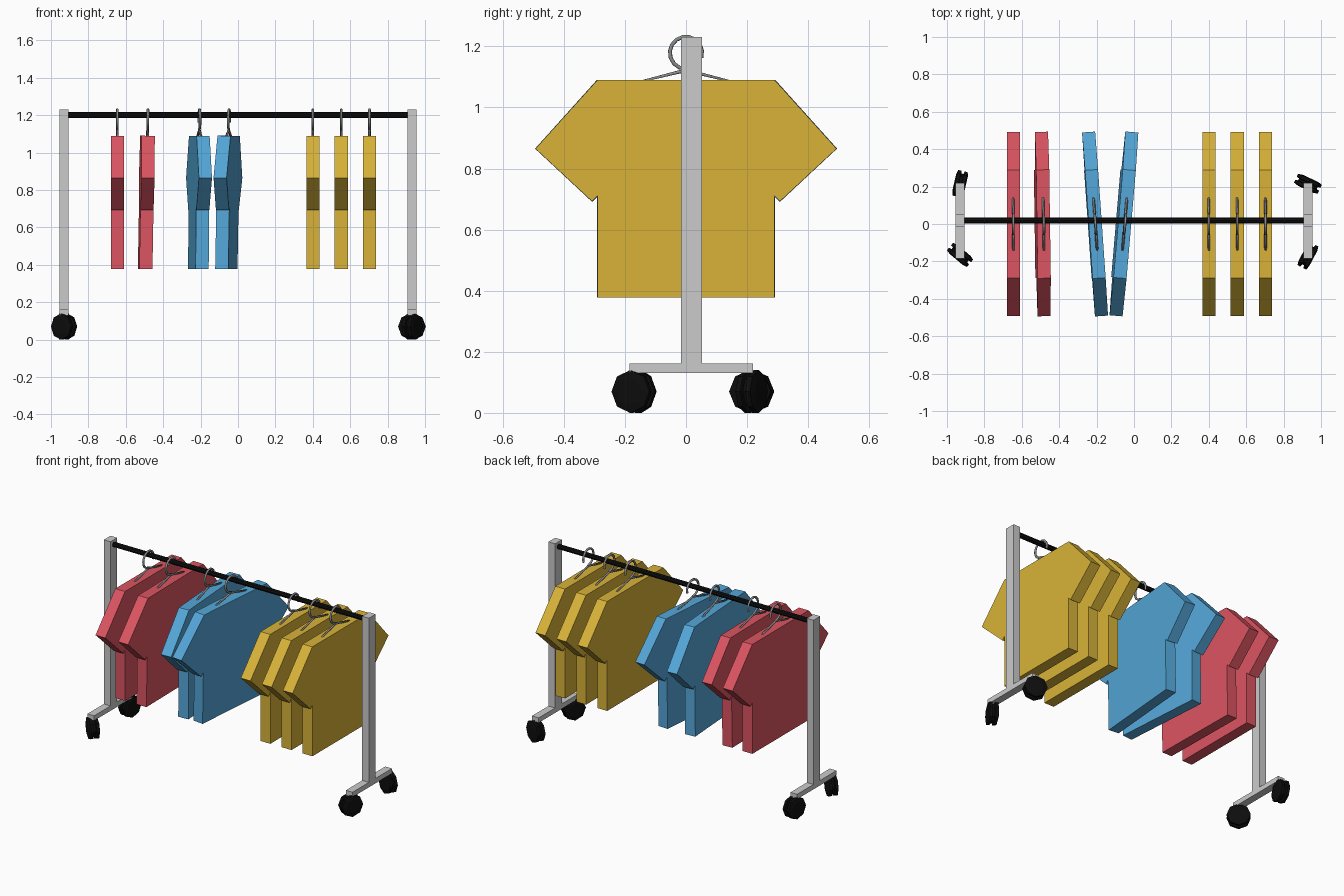
import bpy, bmesh, math
from mathutils import Vector

if "Cube" in bpy.data.objects:
    bpy.data.objects.remove(bpy.data.objects["Cube"])


def material(name, rgb):
    m = bpy.data.materials.new(name)
    m.diffuse_color = (*rgb, 1)
    m.use_nodes = True
    m.node_tree.nodes["Principled BSDF"].inputs["Base Color"].default_value = m.diffuse_color
    return m


BLACK = material("black", (0.004, 0.004, 0.004))
STEEL = material("steel", (0.25, 0.25, 0.25))
RED = material("red_cloth", (0.71, 0.09, 0.12))
BLUE = material("blue_cloth", (0.09, 0.39, 0.70))
YELLOW = material("yellow_cloth", (0.69, 0.45, 0.04))


def finish(name, bm, mat=None):
    bmesh.ops.recalc_face_normals(bm, faces=bm.faces)
    me = bpy.data.meshes.new(name)
    bm.to_mesh(me)
    bm.free()
    ob = bpy.data.objects.new(name, me)
    bpy.context.collection.objects.link(ob)
    if mat:
        me.materials.append(mat)
    return ob


def prism(name, pts, thickness, mat=None):
    """Extrude a y-z outline along x, centred on x = 0."""
    bm = bmesh.new()
    face = bm.faces.new([bm.verts.new((-thickness / 2, y, z)) for y, z in pts])
    ext = bmesh.ops.extrude_face_region(bm, geom=[face])
    moved = [g for g in ext["geom"] if isinstance(g, bmesh.types.BMVert)]
    bmesh.ops.translate(bm, verts=moved, vec=(thickness, 0, 0))
    return finish(name, bm, mat)


def lathe(name, profile, sides, mat):
    """Closed solid of revolution about x from (x, radius) points."""
    bm = bmesh.new()
    rings = []
    for x, r in profile:
        rings.append([bm.verts.new((x, r * math.sin(i * math.tau / sides),
                                    r * math.cos(i * math.tau / sides)))
                      for i in range(sides)])
    for a, b in zip(rings, rings[1:]):
        for i in range(sides):
            j = (i + 1) % sides
            bm.faces.new((a[i], a[j], b[j], b[i]))
    bm.faces.new(rings[0])
    bm.faces.new(rings[-1])
    return finish(name, bm, mat)


def wire(name, paths, radius, mat):
    """Round wire through y-z paths."""
    cu = bpy.data.curves.new(name, "CURVE")
    cu.dimensions = "3D"
    cu.bevel_depth = radius
    cu.bevel_resolution = 1
    cu.use_fill_caps = True
    for pts, closed in paths:
        s = cu.splines.new("POLY")
        s.points.add(len(pts) - 1)
        for p, (y, z) in zip(s.points, pts):
            p.co = (0, y, z, 1)
        s.use_cyclic_u = closed
    cu.materials.append(mat)
    ob = bpy.data.objects.new(name, cu)
    bpy.context.collection.objects.link(ob)
    return ob


# End frames: upright and foot as one inverted T
TEE = [(-0.185, 0.13), (0.22, 0.13), (0.22, 0.162), (0.052, 0.162),
       (0.052, 1.23), (-0.017, 1.23), (-0.017, 0.162), (-0.185, 0.162)]
for side, x in (("left", -0.93), ("right", 0.93)):
    prism(side + "_end_frame", TEE, 0.048).location.x = x

# Hanging rail
rail = lathe("hanging_rail", [(-0.91, 0.016), (0.91, 0.016)], 8, BLACK)
rail.location = (0, 0.018, 1.2)

# Twin casters, each swivelled differently
WHEEL = [(-0.032, 0.045), (-0.026, 0.07), (-0.009, 0.07), (-0.006, 0.055),
         (0.006, 0.055), (0.009, 0.07), (0.026, 0.07), (0.032, 0.045)]
for side, x, y, yaw in (("left_back", -0.93, 0.215, -13), ("left_front", -0.93, -0.165, 50),
                        ("right_back", 0.93, 0.215, 65), ("right_front", 0.93, -0.17, -28)):
    w = lathe(side + "_caster", WHEEL, 8, BLACK)
    w.location = (x, y, 0.07)
    w.rotation_euler.z = math.radians(yaw)

# Shirt outline and hanger shape, measured from the rail height
half = [(0.29, 1.09), (0.493, 0.865), (0.308, 0.693), (0.289, 0.712), (0.289, 0.378)]
half = [(y, z - 1.2) for y, z in half]
SHIRT = half + [(-y, z) for y, z in reversed(half)]
hook = [(0, -0.075)] + [(-0.053 * math.sin(math.radians(a)), -0.021 - 0.053 * math.cos(math.radians(a)))
                        for a in range(0, 290, 24)]
arms = [(0, -0.078), (0.27, -0.145), (-0.27, -0.145)]

# Garments: name, material, x, yaw, sideways tilt
GARMENTS = [("red_1", RED, -0.645, 0, 0), ("red_2", RED, -0.482, 0.8, 1.0),
            ("blue_1", BLUE, -0.206, 4, 0.4), ("blue_2", BLUE, -0.048, -4.9, 1.0),
            ("yellow_1", YELLOW, 0.40, 0, 0), ("yellow_2", YELLOW, 0.552, 0, 0),
            ("yellow_3", YELLOW, 0.703, 0, 0)]
for tag, mat, x, yaw, tilt in GARMENTS:
    parts = [prism("shirt_" + tag, SHIRT, 0.07, mat),
             wire("hanger_" + tag, [(hook, False), (arms, True)], 0.007, STEEL)]
    for ob in parts:
        ob.location = (x, 0, 1.2)
        ob.rotation_euler = (0, math.radians(tilt), math.radians(yaw))
